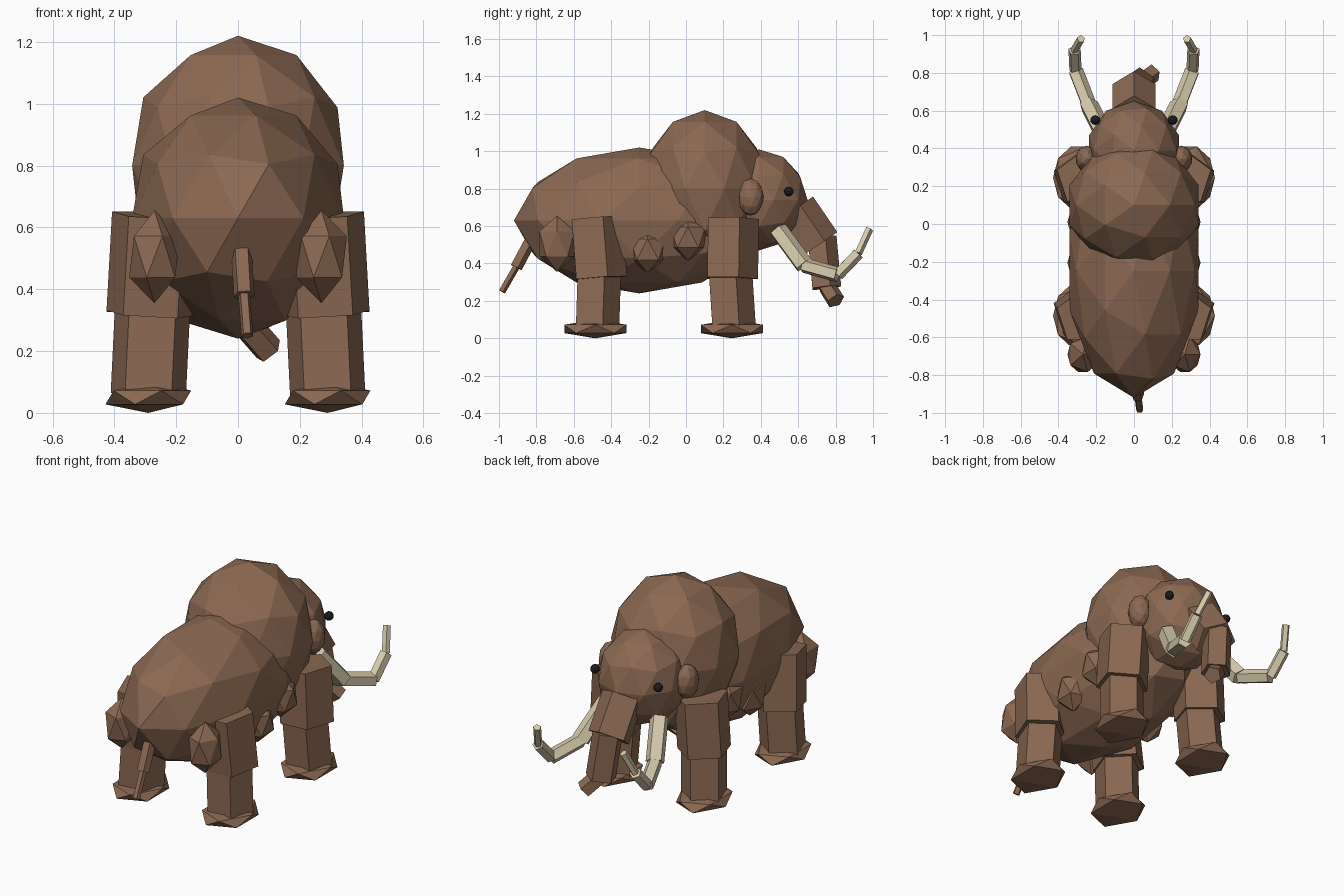
import bpy, bmesh
from mathutils import Vector, Matrix

if "Cube" in bpy.data.objects:
    bpy.data.objects.remove(bpy.data.objects["Cube"])


def material(name, rgb):
    m = bpy.data.materials.new(name)
    m.use_nodes = True
    m.diffuse_color = (*rgb, 1)
    bsdf = m.node_tree.nodes["Principled BSDF"]
    bsdf.inputs["Base Color"].default_value = (*rgb, 1)
    bsdf.inputs["Roughness"].default_value = 0.9
    return m


BROWN = material("brown fur", (0.26, 0.14, 0.085))
IVORY = material("ivory", (0.68, 0.60, 0.42))
BLACK = material("black eye", (0.012, 0.012, 0.015))


def finish(name, bm, mat):
    mesh = bpy.data.meshes.new(name)
    bm.to_mesh(mesh)
    bm.free()
    mesh.materials.append(mat)
    obj = bpy.data.objects.new(name, mesh)
    bpy.context.collection.objects.link(obj)
    return obj


def ball(name, centre, radii, detail=2, mat=BROWN):
    """Faceted ellipsoid."""
    bm = bmesh.new()
    place = Matrix.Translation(centre) @ Matrix.Diagonal((*radii, 1))
    bmesh.ops.create_icosphere(bm, subdivisions=detail, radius=1, matrix=place)
    return finish(name, bm, mat)


def limb(name, points, radii, mat=BROWN):
    """Chain of separate five-sided prisms along a path."""
    bm = bmesh.new()
    for a, b, r in zip(points, points[1:], radii):
        a, b = sorted((Vector(a), Vector(b)), key=lambda p: p.z)
        axis = b - a
        turn = Vector((0, 0, 1)).rotation_difference(axis).to_matrix().to_4x4()
        place = Matrix.Translation((a + b) / 2) @ turn
        bmesh.ops.create_cone(bm, cap_ends=True, segments=5, radius1=r, radius2=r,
                              depth=axis.length, matrix=place)
    return finish(name, bm, mat)


# Torso, shoulder hump and head
ball("body", (0, -0.25, 0.63), (0.36, 0.67, 0.39))
ball("shoulder_hump", (0, 0.10, 0.80), (0.36, 0.34, 0.42))
ball("head", (0, 0.39, 0.74), (0.25, 0.26, 0.27))

# Trunk and tail
limb("trunk_upper", [(0, 0.58, 0.69), (0, 0.71, 0.50)], [0.12])
limb("trunk_lower", [(0, 0.72, 0.54), (0.03, 0.745, 0.27)], [0.085])
limb("trunk_tip", [(0.03, 0.75, 0.28), (0.10, 0.80, 0.20)], [0.05])
limb("tail", [(0.01, -0.82, 0.55), (0.02, -0.91, 0.38), (0.03, -0.985, 0.25)],
     [0.035, 0.02])

for side, s in (("left", 1), ("right", -1)):
    # Face details
    ball(f"{side}_ear", (s * 0.25, 0.345, 0.755), (0.06, 0.07, 0.10))
    ball(f"{side}_eye", (s * 0.205, 0.55, 0.785), (0.026, 0.026, 0.026), 2, BLACK)
    path = [(0.17, 0.49, 0.58), (0.24, 0.63, 0.39), (0.31, 0.81, 0.34),
            (0.315, 0.92, 0.455), (0.28, 0.98, 0.585)]
    limb(f"{side}_tusk", [(s * x, y, z) for x, y, z in path],
         [0.052, 0.042, 0.034, 0.022], IVORY)

    # Fur tufts along the flank
    for part, y, z, height in (("hip", -0.69, 0.505, 0.15),
                               ("flank", -0.205, 0.475, 0.125),
                               ("shoulder", 0.01, 0.54, 0.125)):
        ball(f"{side}_{part}_tuft", (s * 0.27, y, z), (0.092, 0.11, height), 1)

    # Legs: thigh, shin and flat foot
    for end, hip, knee, ankle in (("front", 0.24, 0.235, 0.245),
                                  ("back", -0.49, -0.465, -0.485)):
        limb(f"{side}_{end}_thigh",
             [(s * 0.265, hip, 0.64), (s * 0.283, knee, 0.32)], [0.15])
        limb(f"{side}_{end}_shin",
             [(s * 0.275, knee - 0.01, 0.37), (s * 0.29, ankle, 0.06)], [0.128])
        ball(f"{side}_{end}_foot", (s * 0.29, ankle, 0.05), (0.155, 0.195, 0.05), 1)
